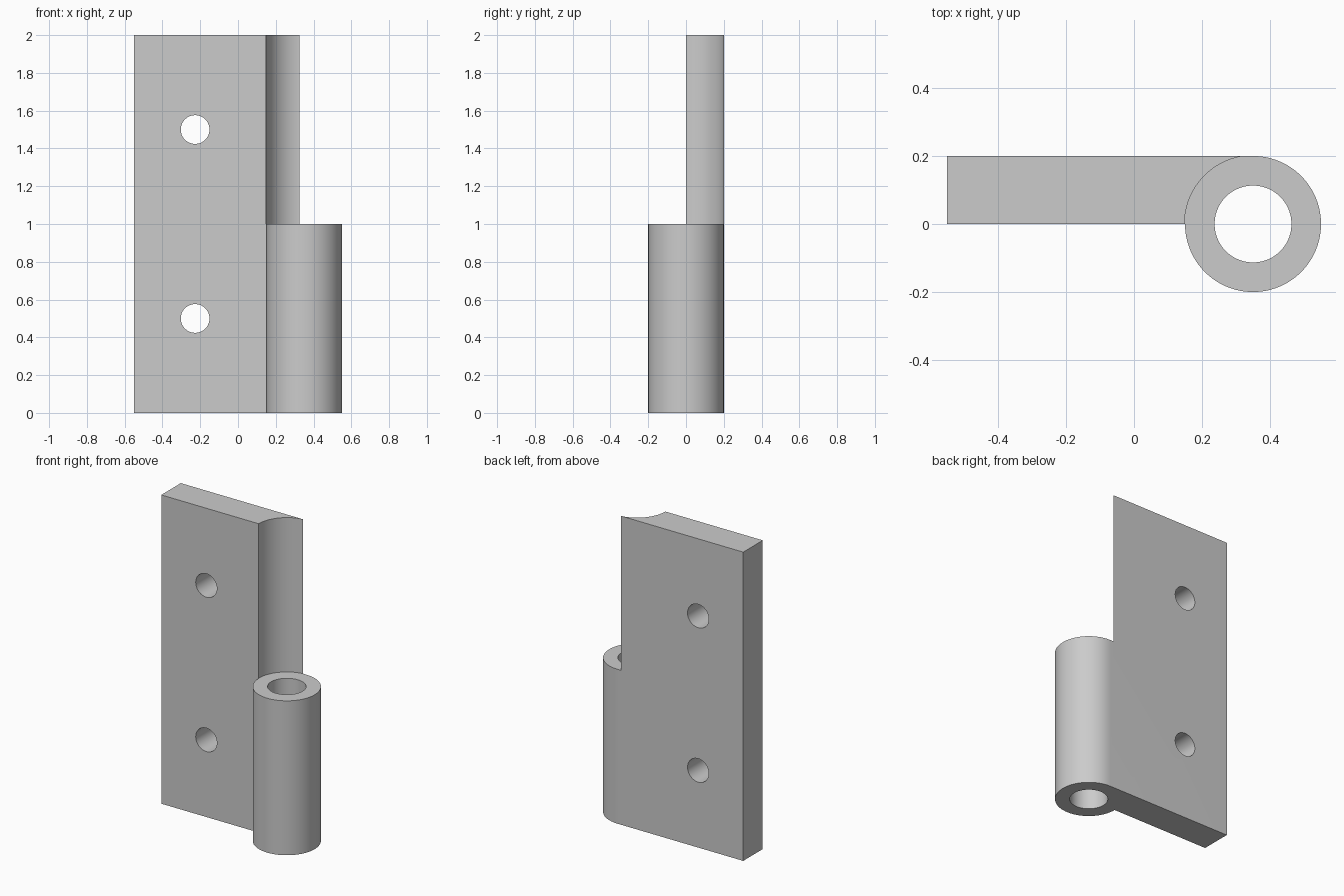
import bpy, bmesh, math
from mathutils import Vector

cube = bpy.data.objects.get("Cube")
if cube:
    bpy.data.objects.remove(cube, do_unlink=True)

PIN = Vector((0.35, 0, 0))      # hinge axis
KNUCKLE_R, CLEARANCE_R, BORE_R = 0.2, 0.2015, 0.113
HOLE_R, HOLE_X = 0.076, -0.227
LEFT, HEIGHT, THICK = -0.55, 2.0, 0.2

steel = bpy.data.materials.new("grey_steel")
steel.use_nodes = True
colour = (0.6, 0.6, 0.6, 1)
steel.diffuse_color = colour
steel.node_tree.nodes["Principled BSDF"].inputs["Base Color"].default_value = colour


def extruded(name, outline, height):
    """Solid prism from an XY outline."""
    bm = bmesh.new()
    face = bm.faces.new([bm.verts.new((x, y, 0)) for x, y in outline])
    top = bmesh.ops.extrude_face_region(bm, geom=[face])["geom"]
    bmesh.ops.translate(bm, vec=(0, 0, height),
                        verts=[v for v in top if isinstance(v, bmesh.types.BMVert)])
    bmesh.ops.recalc_face_normals(bm, faces=bm.faces)
    mesh = bpy.data.meshes.new(name)
    bm.to_mesh(mesh)
    bm.free()
    mesh.materials.append(steel)
    obj = bpy.data.objects.new(name, mesh)
    bpy.context.collection.objects.link(obj)
    return obj


def cut_cylinder(target, name, radius, depth, location, rotation=(0, 0, 0)):
    """Subtract a cylinder from the target and discard the cutter."""
    bpy.ops.mesh.primitive_cylinder_add(vertices=96, radius=radius, depth=depth,
                                        location=location, rotation=rotation)
    cutter = bpy.context.object
    cutter.name = name
    cutter.hide_render = True
    cutter.data.materials.append(steel)
    mod = target.modifiers.new(name, "BOOLEAN")
    mod.operation, mod.solver, mod.object = "DIFFERENCE", "EXACT", cutter
    bpy.ops.object.select_all(action="DESELECT")
    bpy.context.view_layer.objects.active = target
    target.select_set(True)
    bpy.ops.object.modifier_apply(modifier=mod.name)
    bpy.data.objects.remove(cutter, do_unlink=True)


# Leaf and knuckle share one outline: flat leaf, then the arc round the pin
steps = 72
arc = [math.pi / 2 - 1.5 * math.pi * i / steps for i in range(steps + 1)]
outline = [(LEFT, 0), (LEFT, THICK)]
outline += [(PIN.x + KNUCKLE_R * math.cos(a), KNUCKLE_R * math.sin(a)) for a in arc]
hinge = extruded("hinge_leaf", outline, HEIGHT)

# Clearance for the mating knuckle removes the upper half of the barrel
cut_cylinder(hinge, "clearance_cutter", CLEARANCE_R, 1.2, PIN + Vector((0, 0, 1.6)))

# Pin bore
cut_cylinder(hinge, "bore_cutter", BORE_R, 1.6, PIN + Vector((0, 0, 0.5)))

# Screw holes
for z in (0.5, 1.5):
    cut_cylinder(hinge, "screw_hole_cutter", HOLE_R, 0.6,
                 (HOLE_X, THICK / 2, z), (math.pi / 2, 0, 0))

bpy.ops.object.shade_smooth_by_angle(angle=math.radians(30))
